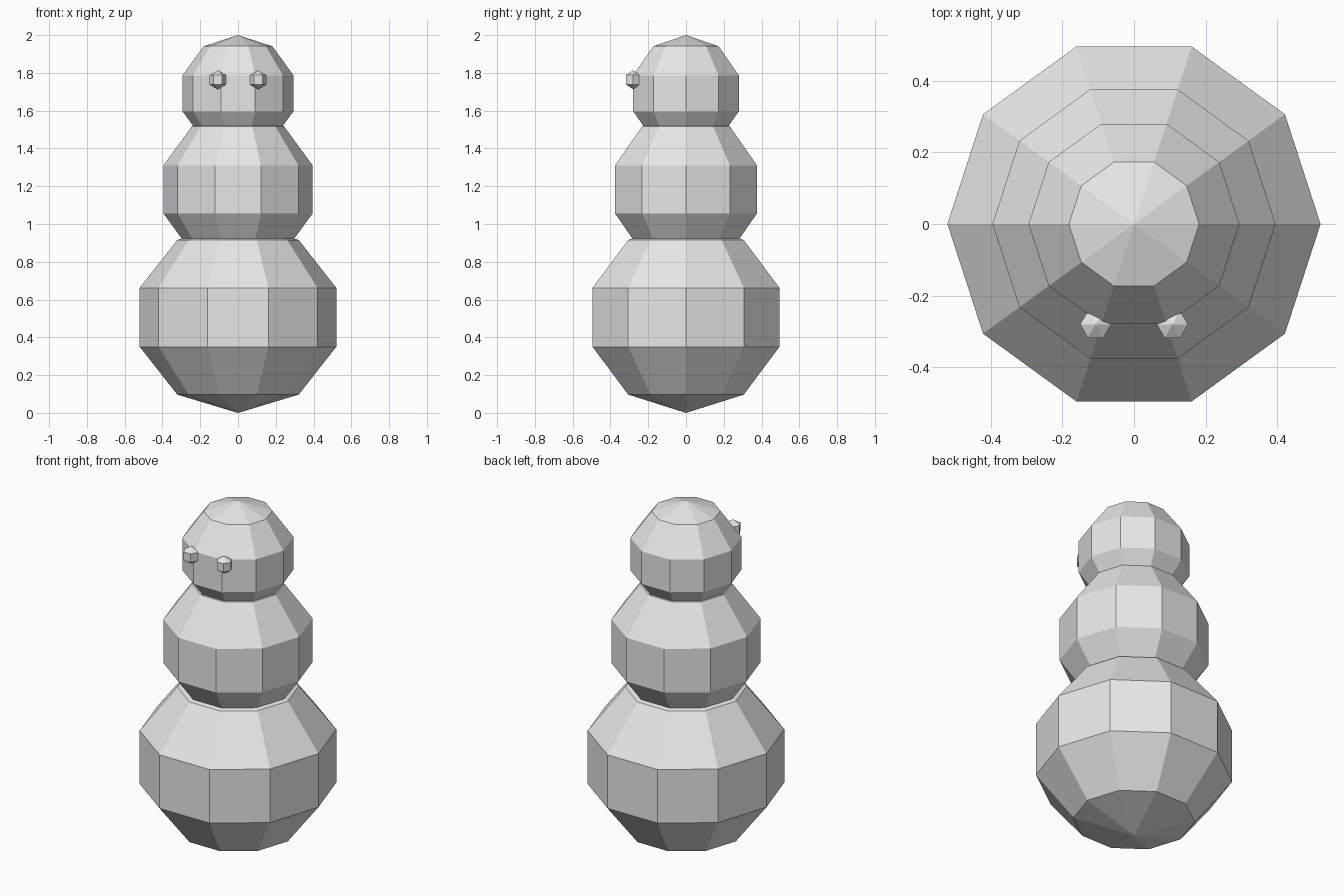
import bpy
import bmesh
from math import sin, cos, pi

cube = bpy.data.objects.get("Cube")
if cube:
    bpy.data.objects.remove(cube, do_unlink=True)

# Single flat colour
grey = bpy.data.materials.new("light_grey")
grey.use_nodes = True
grey.diffuse_color = (0.8, 0.8, 0.8, 1)
grey.node_tree.nodes["Principled BSDF"].inputs["Base Color"].default_value = (0.8, 0.8, 0.8, 1)


def low_poly_ball(name, centre, radius, height, sides, bands):
    """Faceted ball with a corner on the x axis and poles along z."""
    bm = bmesh.new()
    rings = []
    for i in range(1, bands):
        a = pi * i / bands
        rings.append([bm.verts.new((radius * sin(a) * cos(2 * pi * k / sides),
                                    radius * sin(a) * sin(2 * pi * k / sides),
                                    height * cos(a))) for k in range(sides)])
    top = bm.verts.new((0, 0, height))
    bottom = bm.verts.new((0, 0, -height))
    for k in range(sides):
        n = (k + 1) % sides
        bm.faces.new((top, rings[0][k], rings[0][n]))
        for upper, lower in zip(rings, rings[1:]):
            bm.faces.new((upper[k], lower[k], lower[n], upper[n]))
        bm.faces.new((bottom, rings[-1][n], rings[-1][k]))
    bmesh.ops.recalc_face_normals(bm, faces=bm.faces)
    mesh = bpy.data.meshes.new(name)
    bm.to_mesh(mesh)
    bm.free()
    mesh.materials.append(grey)
    obj = bpy.data.objects.new(name, mesh)
    obj.location = centre
    bpy.context.scene.collection.objects.link(obj)
    return obj


# Three stacked snowballs
low_poly_ball("lower_body", (0, 0, 0.506), 0.547, 0.506, 10, 5)
low_poly_ball("upper_body", (0, 0, 1.183), 0.415, 0.413, 10, 5)
low_poly_ball("head", (0, 0, 1.692), 0.309, 0.308, 10, 5)

# Eyes
for side, x in (("left", 0.107), ("right", -0.107)):
    low_poly_ball(side + "_eye", (x, -0.28, 1.763), 0.05, 0.05, 6, 3)
